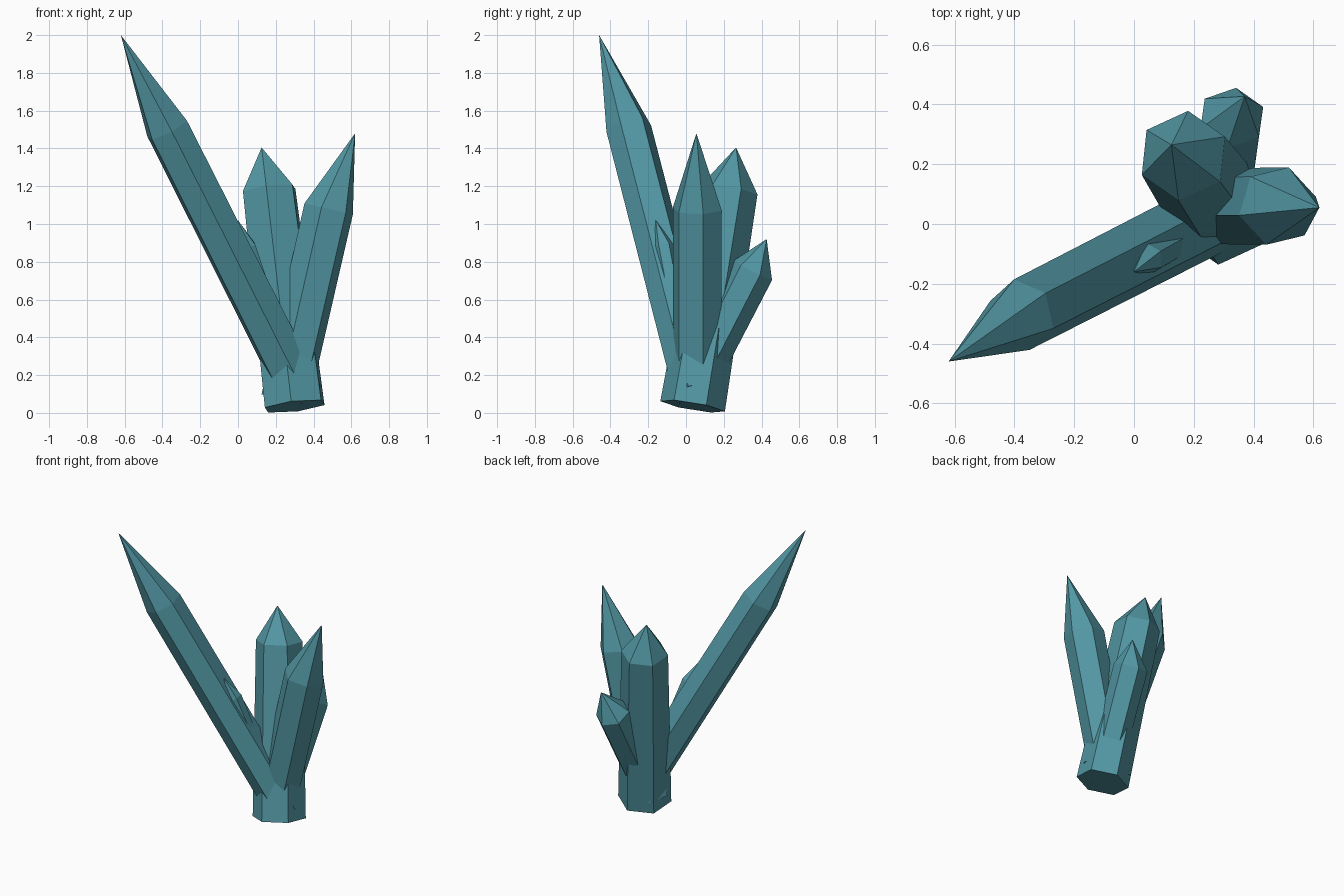
import bpy, bmesh, math
from mathutils import Vector, Quaternion

cube = bpy.data.objects.get("Cube")
if cube:
    bpy.data.objects.remove(cube, do_unlink=True)

teal = bpy.data.materials.new("teal crystal")
teal.use_nodes = True
colour = (0.085, 0.31, 0.37, 1)
teal.diffuse_color = colour
teal.node_tree.nodes["Principled BSDF"].inputs["Base Color"].default_value = colour

SIDES = 6


def crystal(name, base, shoulder, tip, base_radius, shoulder_radius, corner):
    """Six-sided shaft from base to shoulder, closed by a pointed cap."""
    base, shoulder, tip, corner = map(Vector, (base, shoulder, tip, corner))
    axis = (shoulder - base).normalized()
    out = (corner - axis * corner.dot(axis)).normalized()
    bm = bmesh.new()

    def ring(centre, radius):
        return [bm.verts.new(centre + radius * (Quaternion(axis, math.tau * i / SIDES) @ out))
                for i in range(SIDES)]

    low, high = ring(base, base_radius), ring(shoulder, shoulder_radius)
    point = bm.verts.new(tip)
    bm.faces.new(low[::-1])
    for i in range(SIDES):
        j = (i + 1) % SIDES
        bm.faces.new((low[i], low[j], high[j], high[i]))
        bm.faces.new((high[i], high[j], point))
    bmesh.ops.recalc_face_normals(bm, faces=bm.faces)
    mesh = bpy.data.meshes.new(name)
    bm.to_mesh(mesh)
    bm.free()
    mesh.materials.append(teal)
    bpy.context.collection.objects.link(bpy.data.objects.new(name, mesh))


# Thick upright crystal that forms the foot of the cluster
crystal("main_crystal", (0.30, 0.035, 0.035), (0.165, 0.228, 1.18), (0.125, 0.265, 1.405),
        0.174, 0.153, (-0.015, -0.175, 0))
# Long crystal leaning to the front right
crystal("long_leaning_crystal", (0.335, 0.06, 0.1), (-0.375, -0.303, 1.505), (-0.62, -0.46, 2.0),
        0.125, 0.122, (-0.025, 0.11, 0.018))
# Crystal leaning to the left
crystal("left_crystal", (0.25, 0.06, 0.07), (0.48, 0.06, 1.08), (0.62, 0.055, 1.48),
        0.132, 0.135, (0.04, 0.13, 0))
# Short crystal at the back
crystal("back_crystal", (0.285, 0.03, 0.12), (0.327, 0.355, 0.755), (0.37, 0.427, 0.92),
        0.11, 0.114, (0.015, 0.105, -0.05))
# Thin crystal half sunk in the long one
crystal("sliver_crystal", (0.29, 0.02, 0.15), (0.045, -0.118, 0.88), (0.0, -0.16, 1.02),
        0.052, 0.055, (0, 0.05, 0))
